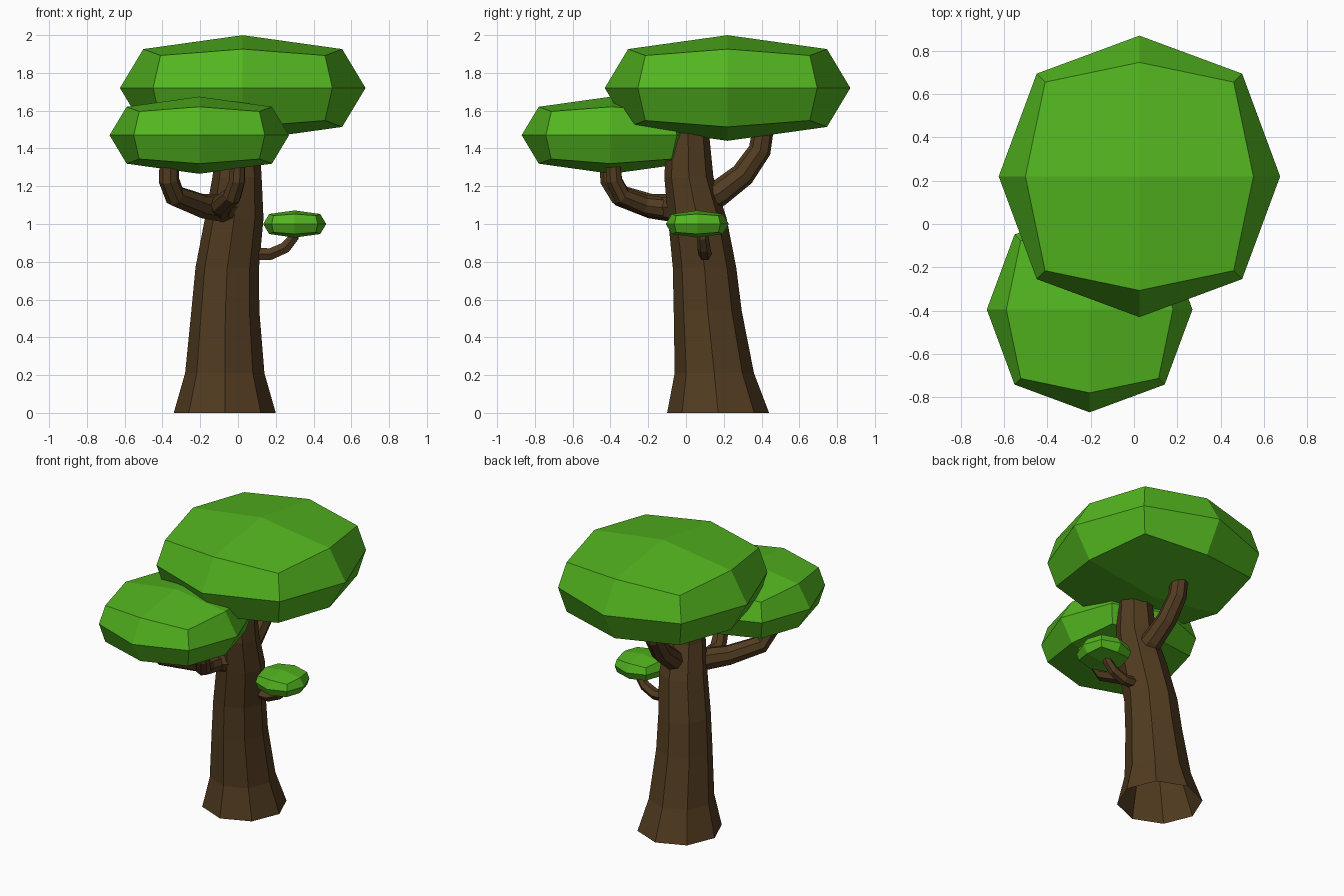
import bpy, bmesh, math
from mathutils import Vector

if "Cube" in bpy.data.objects:
    bpy.data.objects.remove(bpy.data.objects["Cube"])


def material(name, color):
    m = bpy.data.materials.new(name)
    m.diffuse_color = color
    m.use_nodes = True
    m.node_tree.nodes["Principled BSDF"].inputs["Base Color"].default_value = m.diffuse_color
    return m


BARK = material("bark", (0.085, 0.045, 0.015, 1))
LEAF = material("leaf", (0.085, 0.46, 0.014, 1))


def finish(bm, name, mat):
    me = bpy.data.meshes.new(name)
    bm.to_mesh(me)
    bm.free()
    me.materials.append(mat)
    ob = bpy.data.objects.new(name, me)
    bpy.context.collection.objects.link(ob)
    return ob


def tube(name, path, sides, level=False):
    """Loft rings along (x, y, z, radius) points; the root end stays open."""
    bm = bmesh.new()
    pts = [Vector(p[:3]) for p in path]
    rings, u = [], Vector((1, 0, 0))
    for i, p in enumerate(pts):
        t = Vector((0, 0, 1)) if level else (
            pts[min(i + 1, len(pts) - 1)] - pts[max(i - 1, 0)]).normalized()
        if i == 0 and abs(t.x) > 0.8:
            u = Vector((0, 1, 0))
        u = (u - t * u.dot(t)).normalized()
        v = t.cross(u)
        rings.append([bm.verts.new(p + path[i][3] * (
            math.cos(a) * u + math.sin(a) * v))
            for a in (2 * math.pi * k / sides for k in range(sides))])
    for a, b in zip(rings, rings[1:]):
        for k in range(sides):
            n = (k + 1) % sides
            bm.faces.new((a[k], a[n], b[n], b[k]))
    bm.faces.new(rings[-1])
    return finish(bm, name, BARK)


def canopy(name, center, r):
    """Once-subdivided cube, rounded into a flattened blob."""
    bm = bmesh.new()
    bmesh.ops.create_cube(bm, size=2)
    bmesh.ops.subdivide_edges(bm, edges=bm.edges[:], cuts=1, use_grid_fill=True)
    for v in bm.verts:
        x, y, z = (round(c) for c in v.co)
        n = abs(x) + abs(y) + abs(z)
        if n == 3:                       # corners
            h, w = 0.67, 0.265
        elif n == 2 and z:               # top and bottom edge middles
            h, w = 0.81, 0.317
        elif n == 2:                     # upright edge middles
            h, w = 0.73, 0
        else:                            # face centres
            h, w = 1.0, 0.43
        v.co = Vector(center) + r * Vector((x * h, y * h, z * w))
    return finish(bm, name, LEAF)


# Trunk
tube("trunk", [(-0.07, 0.17, 0, 0.27), (-0.07, 0.15, 0.21, 0.21),
               (-0.067, 0.115, 0.54, 0.18), (-0.057, 0.098, 0.77, 0.168),
               (-0.02, 0.06, 1.03, 0.155), (-0.005, 0.015, 1.25, 0.13),
               (0.0, 0.01, 1.52, 0.108)], 8, level=True)

# Branches
tube("back_branch", [(0.0, 0.05, 1.11, 0.075), (-0.01, 0.17, 1.16, 0.07),
                     (-0.02, 0.30, 1.26, 0.065), (-0.03, 0.39, 1.39, 0.06),
                     (-0.03, 0.415, 1.54, 0.055)], 8)
tube("front_left_branch", [(-0.02, 0.0, 1.08, 0.08), (-0.19, -0.19, 1.095, 0.065),
                           (-0.335, -0.35, 1.15, 0.058), (-0.365, -0.40, 1.23, 0.055),
                           (-0.365, -0.41, 1.36, 0.05)], 8)
tube("front_right_branch", [(-0.09, -0.08, 1.08, 0.06), (-0.09, -0.22, 1.10, 0.055),
                            (-0.03, -0.34, 1.15, 0.05), (-0.005, -0.38, 1.23, 0.045),
                            (0.0, -0.39, 1.36, 0.04)], 8)
tube("side_twig", [(0.04, 0.10, 0.845, 0.038), (0.17, 0.10, 0.84, 0.036),
                   (0.25, 0.095, 0.875, 0.034), (0.295, 0.09, 0.93, 0.03),
                   (0.30, 0.085, 0.98, 0.028)], 6)

# Foliage
canopy("top_canopy", (0.025, 0.22, 1.72), 0.65)
canopy("front_canopy", (-0.205, -0.395, 1.47), 0.475)
canopy("side_canopy", (0.30, 0.06, 1.0), 0.167)
